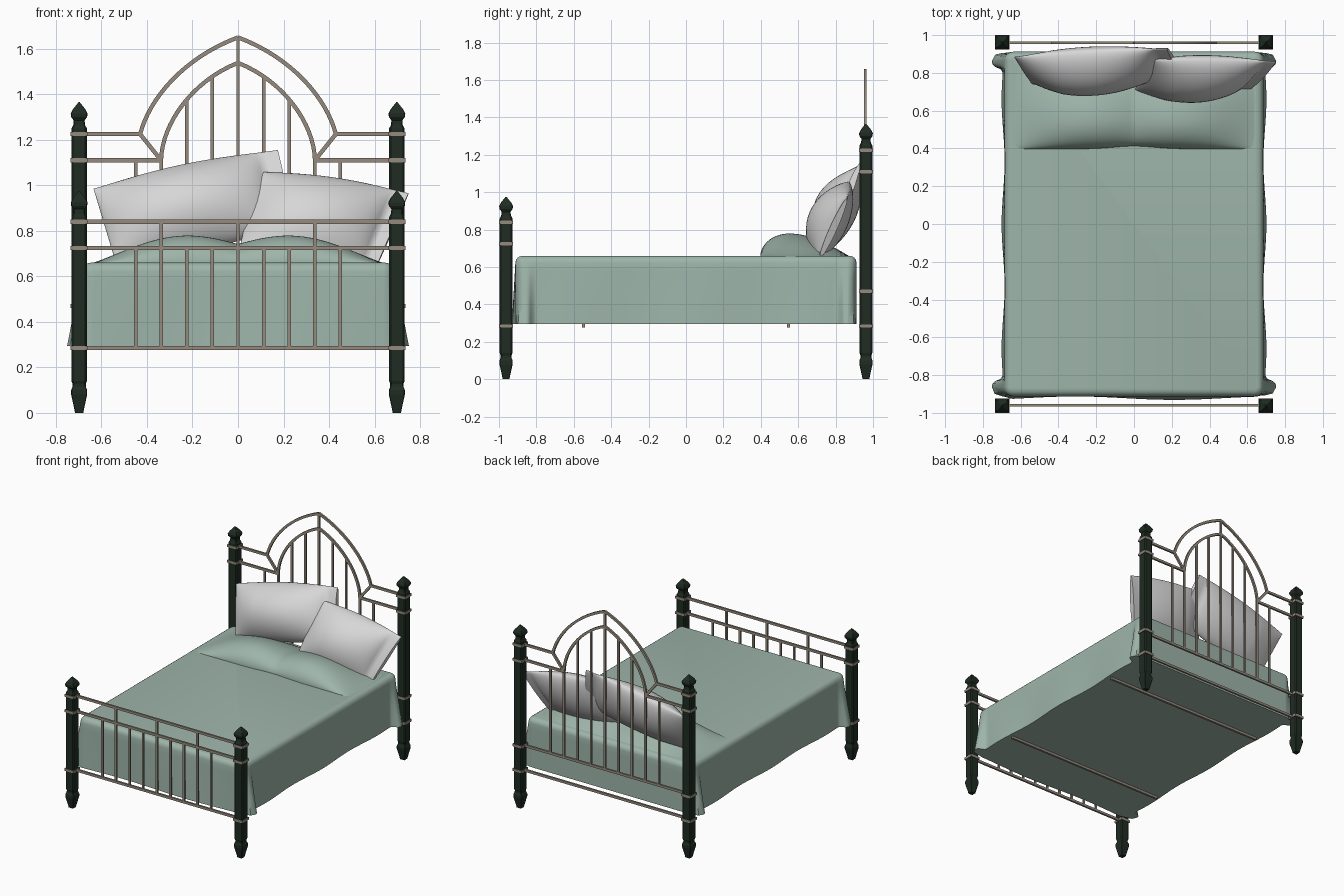
import bpy, bmesh, math
from mathutils import Vector as V

if "Cube" in bpy.data.objects:
    bpy.data.objects.remove(bpy.data.objects["Cube"])


def material(name, rgb):
    m = bpy.data.materials.new(name)
    m.diffuse_color = (*rgb, 1)
    m.use_nodes = True
    m.node_tree.nodes["Principled BSDF"].inputs["Base Color"].default_value = m.diffuse_color
    return m


DARK = material("dark green paint", (0.014, 0.025, 0.016))
METAL = material("taupe metal", (0.30, 0.26, 0.21))
SAGE = material("sage blanket", (0.34, 0.46, 0.40))
GREY = material("light grey linen", (0.68, 0.68, 0.68))


def finish(bm, name, mat, angle=None, recalc=True):
    bmesh.ops.remove_doubles(bm, verts=bm.verts[:], dist=1e-5)
    if recalc:
        bmesh.ops.recalc_face_normals(bm, faces=bm.faces[:])
    me = bpy.data.meshes.new(name)
    bm.to_mesh(me)
    bm.free()
    me.materials.append(mat)
    if angle:
        me.shade_smooth()
        me.set_sharp_from_angle(angle=math.radians(angle))
    ob = bpy.data.objects.new(name, me)
    bpy.context.collection.objects.link(ob)
    return ob


def loft(bm, rings, caps=True):
    """Skin a list of closed point rings."""
    vs = [[bm.verts.new(p) for p in r] for r in rings]
    n = len(vs[0])
    for a, b in zip(vs, vs[1:]):
        for i in range(n):
            bm.faces.new((a[i], a[(i + 1) % n], b[(i + 1) % n], b[i]))
    if caps:
        bm.faces.new(vs[0][::-1])
        bm.faces.new(vs[-1])


def strip(bm, pts, y, w=0.018, d=0.014):
    """Flat bar following (x, z) points in the plane at y."""
    rings = []
    for i, (x, z) in enumerate(pts):
        a, b = pts[max(i - 1, 0)], pts[min(i + 1, len(pts) - 1)]
        t = V((b[0] - a[0], b[1] - a[1])).normalized() * w / 2
        rings.append([(x - t.y * s, y + k * d / 2, z + t.x * s)
                      for s, k in ((1, 1), (1, -1), (-1, -1), (-1, 1))])
    loft(bm, rings)


def box(bm, c, size):
    x, y, z = (s / 2 for s in size)
    loft(bm, [[(c[0] + i * x, c[1] + j * y, c[2] + k * z)
               for i, j in ((1, 1), (-1, 1), (-1, -1), (1, -1))] for k in (-1, 1)])


def bezier(p, n=16):
    out = []
    for i in range(n + 1):
        t = i / n
        c = ((1 - t) ** 3, 3 * t * (1 - t) ** 2, 3 * t * t * (1 - t), t ** 3)
        out.append(tuple(sum(k * q[a] for k, q in zip(c, p)) for a in (0, 1)))
    return out


PX, PY = 0.698, 0.962

# Four chamfered posts with tapered feet and pointed finials, plus metal collars
for end, sy, top, bands in (("foot", -1, 0.975, (0.285, 0.725, 0.84)),
                            ("head", 1, 1.365, (0.285, 0.47, 1.11, 1.225))):
    prof = [(0, .018), (.02, .022), (.08, .035), (.1, .035), (.115, .029), (.127, .029),
            (.14, .034), (top - .115, .034), (top - .1, .026), (top - .08, .024),
            (top - .065, .035), (top - .05, .037), (top - .03, .027), (top, .003)]
    for side, sx in (("left", -1), ("right", 1)):
        bm = bmesh.new()
        rings = []
        for z, r in prof:
            c = r * 0.78 if .12 < z < top - .09 else r * 0.92
            rings.append([(sx * PX + a, sy * PY + b, z) for a, b in
                          ((r, -c), (r, c), (c, r), (-c, r), (-r, c), (-r, -c), (-c, -r), (c, -r))])
        loft(bm, rings)
        finish(bm, f"{end}_post_{side}", DARK)
        bm = bmesh.new()
        for z in bands:
            box(bm, (sx * PX, sy * PY, z), (.076, .076, .018))
        finish(bm, f"{end}_collars_{side}", METAL)

# Headboard: rails, spindles, and the double pointed arch
STEP = 0.1125
yh, yf = 0.959, -0.959
bm = bmesh.new()
for z in (0.285, 0.47):
    strip(bm, [(-PX, z), (PX, z)], yh)
for s in (-1, 1):
    strip(bm, [(s * PX, 1.225), (s * .43, 1.225)], yh)
    strip(bm, [(s * PX, 1.11), (s * .34, 1.11)], yh)
finish(bm, "headboard_rails", METAL)

bm = bmesh.new()
strip(bm, [(0, .47), (0, 1.65)], yh, .015, .012)
for s in (-1, 1):
    for k, z in ((1, 1.485), (2, 1.38), (3, 1.11), (4, 1.11)):
        strip(bm, [(s * k * STEP, .47), (s * k * STEP, z)], yh, .015, .012)
finish(bm, "headboard_spindles", METAL)

bm = bmesh.new()
for s in (-1, 1):
    strip(bm, bezier([(s * .43, 1.225), (s * .39, 1.38), (s * .24, 1.56), (0, 1.65)]), yh)
    strip(bm, bezier([(s * .338, 1.11), (s * .335, 1.27), (s * .2, 1.46), (0, 1.538)]), yh)
    strip(bm, [(s * .43, 1.225), (s * .338, 1.11)], yh)
finish(bm, "headboard_arches", METAL, 30)

# Footboard: three rails, lower spindles and short upper spindles
bm = bmesh.new()
for z in (0.285, 0.725, 0.84):
    strip(bm, [(-PX, z), (PX, z)], yf)
finish(bm, "footboard_rails", METAL)
bm = bmesh.new()
for k in range(-4, 5):
    strip(bm, [(k * STEP, .285), (k * STEP, .84 if k % 3 == 0 else .725)], yf, .015, .012)
finish(bm, "footboard_spindles", METAL)

# Cross slats under the mattress
bm = bmesh.new()
for y in (-.548, .548):
    box(bm, (0, y, .288), (1.34, .016, .022))
finish(bm, "cross_slats", METAL)

# Blanket draped over the mattress, with waves and flared corner folds
HX, HY, R, N = 0.685, 0.912, 0.045, 56
outline = []
sides = (((HX, -1), (1, 0)), ((1, HY), (0, 1)), ((-HX, 1), (-1, 0)), ((-1, -HY), (0, -1)))
for q, (_, (nx, ny)) in enumerate(sides):
    tx, ty = -ny, nx
    half, out = (HY, HX) if nx else (HX, HY)
    for i in range(N + 1):                      # straight side, denser near the corners
        t = -math.cos(math.pi * i / N) * (half - R)
        outline.append((nx * out + tx * t, ny * out + ty * t, nx, ny))
    for i in range(1, 5):                       # rounded corner
        a = q * math.pi / 2 + i * math.pi / 10
        cx = nx * (out - R) + tx * (half - R)
        cy = ny * (out - R) + ty * (half - R)
        outline.append((cx + R * math.cos(a), cy + R * math.sin(a), math.cos(a), math.sin(a)))
bm = bmesh.new()
rings = []
levels = [(.295, 0), (.33, 0), (.38, 0), (.43, 0), (.48, 0), (.54, 0), (.58, 0), (.622, 0),
          (.637, .003), (.65, .012), (.657, .023), (.66, .038)]
for z, inset in levels:
    d = min(1, max(0, (.63 - z) / .335))
    ring = []
    for x, y, nx, ny in outline:
        side = .016 * (.5 + .5 * math.cos(y * 9.5)) * abs(nx)
        foot = (.010 + .009 * math.sin(x * 6 + .3)) * max(0, -ny)
        fold = .066 * math.exp(-((abs(y) - .858) / .036) ** 4) * abs(nx)
        o = d * (side * (1 - min(1, fold / .03)) + foot + fold) - inset
        ring.append((x + nx * o, y + ny * o, z))
    rings.append(ring)
loft(bm, rings)
finish(bm, "blanket", SAGE, 45)

# Two sleeping-pillow humps beneath the blanket
bm = bmesh.new()
NX, NY = 60, 28
grid = []
for j in range(NY + 1):
    t = (j / NY) ** 2
    s = min(t / .32, 1)
    g = math.sqrt(1 - (1 - s) ** 2) if s < 1 else max(0, math.cos(math.pi / 2 * (t - .32) / .68))
    row = []
    for i in range(NX + 1):
        x = -.65 + 1.3 * i / NX
        a = abs(x)
        h = (.085 + .037 * math.sin(math.pi / 2 * a / .22) if a < .22
             else .122 * max(0, math.cos(math.pi / 2 * (a - .22) / .43)) ** 1.2)
        y0 = .397 + .015 * math.exp(-(x / .15) ** 2)
        row.append(bm.verts.new((x, y0 + (.875 - y0) * t, .657 + h * g)))
    grid.append(row)
for a, b in zip(grid, grid[1:]):
    for i in range(NX):
        bm.faces.new((a[i], a[i + 1], b[i + 1], b[i]))
finish(bm, "blanket_pillow_humps", SAGE, 60, recalc=False)


# Propped pillows: a bulged patch between four corners with a flat open hem at one end
def pillow(name, tl, tr, br, bl, front, back):
    tl, tr, br, bl = map(V, (tl, tr, br, bl))
    up = (tl - bl + tr - br).normalized()
    n = ((tr - tl) + (br - bl)).cross(up).normalized()   # faces the foot of the bed
    if n.y > 0:
        n = -n
    NU, NV = 36, 20
    bm, rings = bmesh.new(), []
    for i in range(NU + 1):
        u = .5 - .5 * math.cos(math.pi * i / NU)
        bu = math.sin(math.pi * min(u / .9, 1)) ** .62
        hem = .02 * min(1, u * 4)
        ring = []
        for k in range(2 * NV):
            m = k if k <= NV else 2 * NV - k
            v = .5 - .5 * math.cos(math.pi * m / NV)
            e = math.sin(math.pi * v)
            thick = (front if k <= NV else -back) * bu * max(e, 0) ** .6
            thick += hem * max(e, 0) ** .5 * (1 if k <= NV else -1)
            p = bl.lerp(br, u).lerp(tl.lerp(tr, u), v)
            p += up * (.022 * math.sin(math.pi * u) * (2 * v - 1)) + n * thick
            ring.append(p)
        rings.append(ring)
    loft(bm, rings)
    bmesh.ops.remove_doubles(bm, verts=bm.verts[:], dist=5e-4)
    finish(bm, name, GREY, 70)


pillow("pillow_left", (-.635, .885, .985), (.175, .93, 1.155), (.25, .80, .82), (-.54, .74, .67),
       .135, .06)
pillow("pillow_right", (.08, .87, 1.06), (.75, .86, .965), (.61, .715, .645), (.0, .70, .69),
       .115, .06)
